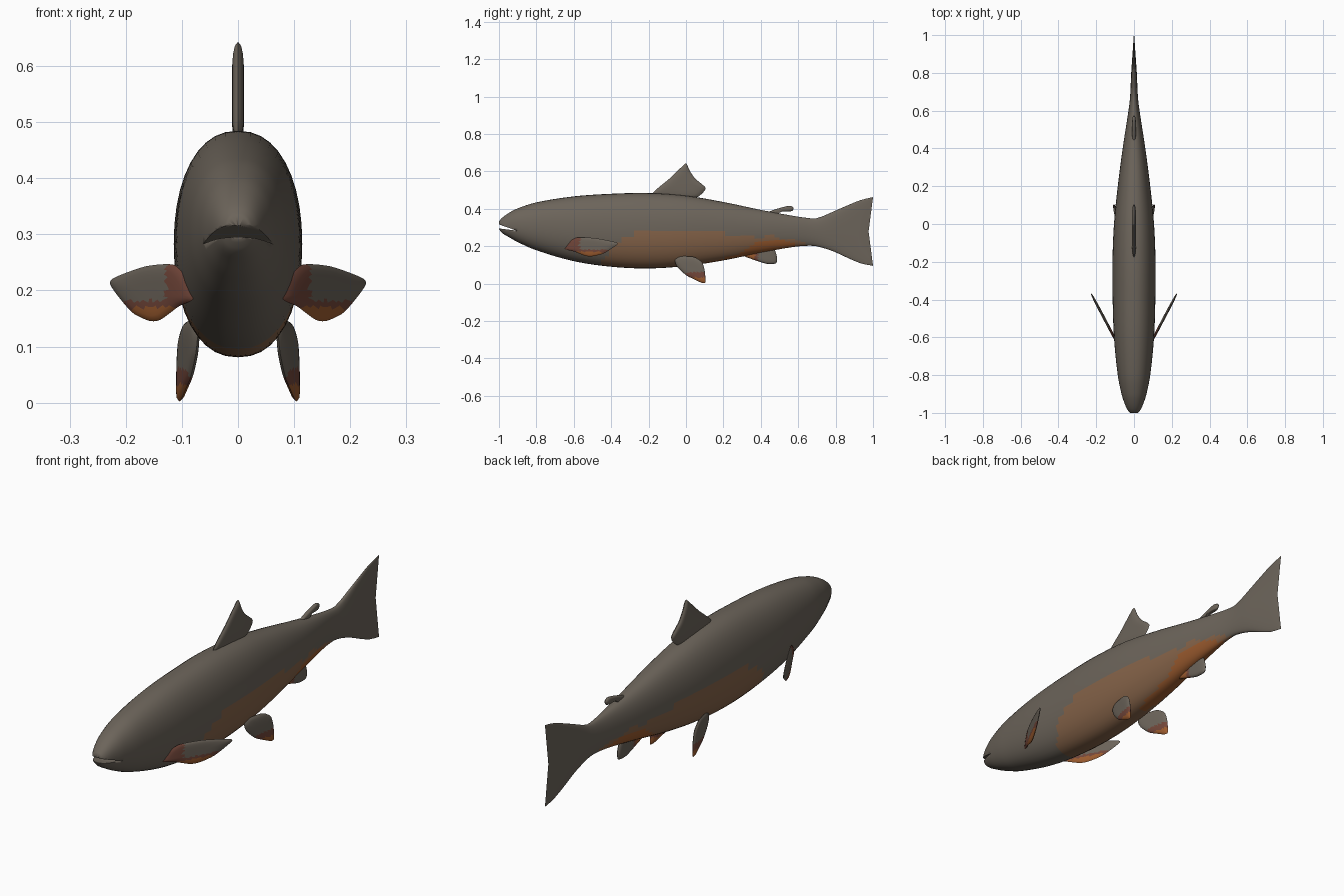
import bpy, bmesh, math
from mathutils import Vector

if "Cube" in bpy.data.objects:
    bpy.data.objects.remove(bpy.data.objects["Cube"])

def material(name, rgb):
    m = bpy.data.materials.new(name)
    m.diffuse_color = (*rgb, 1)
    m.use_nodes = True
    m.node_tree.nodes["Principled BSDF"].inputs["Base Color"].default_value = m.diffuse_color
    return m

MATS = [material("grey brown", (0.150, 0.128, 0.103)),
        material("tan orange", (0.235, 0.125, 0.066)),
        material("deep orange", (0.33, 0.105, 0.028)),
        material("red brown", (0.170, 0.062, 0.042))]
GREY, TAN, ORANGE, RED = range(4)

def interp(table, y, col):
    """Smooth (Hermite) lookup in a table of rows keyed by their first value."""
    n = len(table)
    if y <= table[0][0]:
        return table[0][col]
    if y >= table[-1][0]:
        return table[-1][col]
    i = max(k for k in range(n - 1) if table[k][0] <= y)
    def slope(k):
        a, b = max(k - 1, 0), min(k + 1, n - 1)
        return (table[b][col] - table[a][col]) / (table[b][0] - table[a][0])
    h = table[i + 1][0] - table[i][0]
    t = (y - table[i][0]) / h
    return ((2*t**3 - 3*t**2 + 1) * table[i][col] + (t**3 - 2*t**2 + t) * h * slope(i)
            + (3*t**2 - 2*t**3) * table[i + 1][col] + (t**3 - t**2) * h * slope(i + 1))

def finish(name, bm, rule, angle):
    bmesh.ops.recalc_face_normals(bm, faces=bm.faces)
    for f in bm.faces:
        f.material_index = rule(f.calc_center_median())
    me = bpy.data.meshes.new(name)
    bm.to_mesh(me)
    bm.free()
    ob = bpy.data.objects.new(name, me)
    bpy.context.collection.objects.link(ob)
    for m in MATS:
        me.materials.append(m)
    bpy.ops.object.select_all(action='DESELECT')
    ob.select_set(True)
    bpy.context.view_layer.objects.active = ob
    bpy.ops.object.shade_smooth_by_angle(angle=math.radians(angle))
    return ob

# Body and tail: y, top z, bottom z, half width
BODY = [(-1.0, .332, .292, .020), (-.985, .350, .272, .034), (-.95, .376, .250, .050),
        (-.9, .402, .222, .066), (-.8, .434, .178, .086), (-.6, .466, .120, .106),
        (-.4, .480, .090, .113), (-.2, .484, .081, .114), (0, .470, .094, .106),
        (.2, .436, .124, .086), (.4, .394, .165, .060), (.55, .366, .192, .037),
        (.64, .352, .202, .024), (.7, .350, .199, .019), (.78, .388, .170, .016),
        (.827, .412, .144, .013), (.9, .447, .108, .008), (.955, .462, .095, .004)]
# Upper edges of the coloured belly patches
TAN_EDGE = [(-.45, .12), (-.38, .20), (-.3, .26), (-.1, .29), (.1, .28), (.3, .255),
            (.5, .245), (.6, .225), (.7, .20)]
ORANGE_EDGE = [(.05, .10), (.3, .165), (.37, .215), (.53, .232), (.6, .20)]

def body_rule(c):
    if .05 < c.y < .66 and c.z < interp(ORANGE_EDGE, c.y, 1):
        return ORANGE
    if -.45 < c.y < .68 and c.z < interp(TAN_EDGE, c.y, 1) + .006 * math.sin(c.y * 45):
        return TAN
    return GREY

RINGS, SIDES = 90, 40
bm = bmesh.new()
rings = []
for i in range(RINGS + 1):
    y = -1 + 1.955 * (i / RINGS) ** 1.35
    top, bot, w = (interp(BODY, y, k) for k in (1, 2, 3))
    mid, half = (top + bot) / 2, (top - bot) / 2
    fork = max(0, (y - .7) / .255) * .045
    ring = []
    for j in range(SIDES):
        a = 2 * math.pi * j / SIDES
        s, c = math.sin(a), math.cos(a)
        x = math.copysign(abs(s) ** .88, s) * w
        n = math.copysign(abs(c) ** .94, c)
        ring.append(bm.verts.new((x, y + fork * abs(n) ** 2.5, mid + n * half)))
    rings.append(ring)
for a, b in zip(rings, rings[1:]):
    for j in range(SIDES):
        k = (j + 1) % SIDES
        bm.faces.new((a[j], a[k], b[k], b[j]))
for ring in (rings[0], rings[-1]):
    m = bm.verts.new(sum((v.co for v in ring), Vector()) / SIDES)
    for j in range(SIDES):
        bm.faces.new((ring[j], ring[(j + 1) % SIDES], m))
body = finish("body", bm, body_rule, 50)

# Mouth: slanted wedge cut out of the snout
bm = bmesh.new()
ends = [[bm.verts.new((x, y, z)) for y, z in ((-1.04, .330), (-.905, .283), (-1.04, .300))]
        for x in (-.15, .15)]
for e in ends:
    bm.faces.new(e)
for j in range(3):
    k = (j + 1) % 3
    bm.faces.new((ends[0][j], ends[0][k], ends[1][k], ends[1][j]))
cutter = finish("mouth_cutter", bm, lambda c: GREY, 30)
cutter.hide_render = True
mod = body.modifiers.new("mouth", 'BOOLEAN')
mod.operation, mod.solver, mod.object = 'DIFFERENCE', 'EXACT', cutter
bpy.context.view_layer.objects.active = body
bpy.ops.object.modifier_apply(modifier=mod.name)
bpy.data.objects.remove(cutter)

def fin(name, outline, place, thick, rule):
    """Lens-shaped fin: outline (u, z) shrunk in rings to its centre on both sides."""
    n, pts = len(outline), []
    for i in range(n):
        p = [Vector(outline[(i + k) % n]) for k in (-1, 0, 1, 2)]
        for s in range(5):
            t = s / 5
            pts.append(p[1] + .35 * (t**3 - 2*t**2 + t) * (p[2] - p[0])
                       + (3*t**2 - 2*t**3) * (p[2] - p[1]) + .35 * (t**3 - t**2) * (p[3] - p[1]))
    mid = sum(pts, Vector((0, 0))) / len(pts)
    bm = bmesh.new()
    edge = [bm.verts.new(place(*p, 0)) for p in pts]
    for side in (-1, 1):
        prev = edge
        for t in (.93, .8, .65, .5, .35, .2, .08):
            cur = [bm.verts.new(place(*(mid + (p - mid) * t), side * thick * (1 - t**4) ** .5))
                   for p in pts]
            for j in range(len(pts)):
                k = (j + 1) % len(pts)
                bm.faces.new((prev[j], prev[k], cur[k], cur[j]))
            prev = cur
        bm.faces.new(prev)
    return finish(name, bm, rule, 60)

def upright(u, z, d):
    return (d, u, z)

# Single fins on the centre line
fin("dorsal_fin", [(-.18, .475), (-.09, .56), (-.01, .636), (.003, .64), (.022, .60), (.05, .56),
                   (.105, .51), (.06, .462), (-.03, .455)], upright, .011, lambda c: GREY)
fin("adipose_fin", [(.43, .378), (.50, .404), (.555, .416), (.575, .405), (.565, .387),
                    (.51, .384), (.48, .366)], upright, .010, lambda c: GREY)
fin("anal_fin", [(.30, .155), (.36, .128), (.43, .106), (.48, .108), (.487, .14), (.465, .19),
                 (.38, .19)], upright, .010,
    lambda c: ORANGE if c.y < .37 else RED if c.y < .385 else GREY)

# Paired fins
def pectoral_rule(c):
    x = abs(c.x)
    if c.z < .170 and x < .19:
        return ORANGE
    return GREY if x > .128 and c.z > .182 else RED

def pelvic_rule(c):
    if c.z < .033:
        return ORANGE
    return RED if c.z < .06 and c.y > 0 else GREY

for side, word in ((-1, "left"), (1, "right")):
    fin(word + "_pectoral_fin",
        [(.080, .185), (.092, .222), (.115, .246), (.165, .243), (.222, .222), (.226, .207),
         (.19, .162), (.158, .146), (.138, .148), (.105, .172)],
        lambda u, z, d: (side * (u + d * .85), -.6 + (u - .105) * 1.9 - d * .5, z),
        .007, pectoral_rule)
    fin(word + "_pelvic_fin",
        [(-.06, .125), (-.035, .145), (.04, .143), (.085, .115), (.1, .07), (.104, .008),
         (.085, .004), (.045, .022), (0, .045), (-.045, .088)],
        lambda u, z, d: (side * (.072 + (u + .06) * .21 + d), u, z),
        .009, pelvic_rule)
